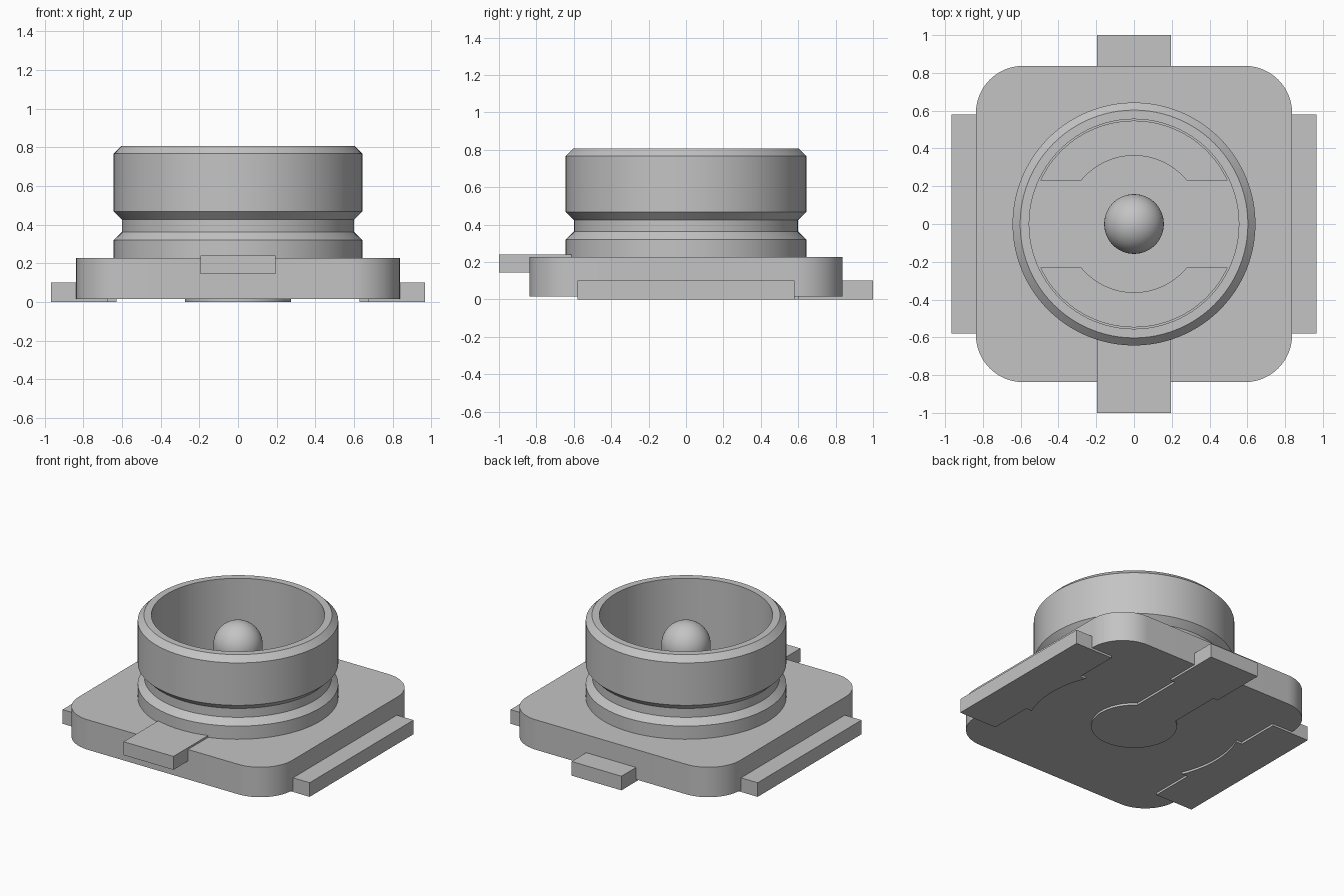
import bpy, bmesh
from math import sin, cos, pi, asin, sqrt, radians

if "Cube" in bpy.data.objects:
    bpy.data.objects.remove(bpy.data.objects["Cube"], do_unlink=True)

grey = bpy.data.materials.new("light_grey")
grey.use_nodes = True
colour = (0.55, 0.55, 0.55, 1)
grey.diffuse_color = colour
grey.node_tree.nodes["Principled BSDF"].inputs["Base Color"].default_value = colour


def finish(name, bm):
    bmesh.ops.recalc_face_normals(bm, faces=bm.faces)
    mesh = bpy.data.meshes.new(name)
    bm.to_mesh(mesh)
    bm.free()
    mesh.materials.append(grey)
    obj = bpy.data.objects.new(name, mesh)
    bpy.context.collection.objects.link(obj)
    bpy.ops.object.select_all(action="DESELECT")
    obj.select_set(True)
    bpy.context.view_layer.objects.active = obj
    bpy.ops.object.shade_smooth_by_angle(angle=radians(25))
    return obj


def arc(r, start, end, n=24, cx=0, cy=0):
    steps = [start + (end - start) * i / n for i in range(n + 1)]
    return [(cx + r * cos(a), cy + r * sin(a)) for a in steps]


def plate(name, outline, z0, z1):
    """Extrude a flat outline from z0 to z1."""
    bm = bmesh.new()
    face = bm.faces.new([bm.verts.new((x, y, z0)) for x, y in outline])
    top = bmesh.ops.extrude_face_region(bm, geom=[face])["geom"]
    verts = [v for v in top if isinstance(v, bmesh.types.BMVert)]
    bmesh.ops.translate(bm, verts=verts, vec=(0, 0, z1 - z0))
    return finish(name, bm)


def lathe(name, profile, closed, steps=96):
    """Spin a radius/height profile about the z axis."""
    bm = bmesh.new()
    verts = [bm.verts.new((r, 0, z)) for r, z in profile]
    pairs = list(zip(verts, verts[1:]))
    if closed:
        pairs.append((verts[-1], verts[0]))
    edges = [bm.edges.new(p) for p in pairs]
    bmesh.ops.spin(bm, geom=verts + edges, cent=(0, 0, 0), axis=(0, 0, 1),
                   angle=2 * pi, steps=steps)
    bmesh.ops.remove_doubles(bm, verts=bm.verts, dist=0.0005)
    return finish(name, bm)


# Insulating base: square with rounded corners
half, rad = 0.837, 0.25
c = half - rad
outline = []
for i, (sx, sy) in enumerate([(1, 1), (-1, 1), (-1, -1), (1, -1)]):
    outline += arc(rad, i * pi / 2, (i + 1) * pi / 2, 16, sx * c, sy * c)
plate("base", outline, 0.015, 0.227)

# Hollow round shell with a snap groove
lathe("shell", [(0.555, 0.2), (0.643, 0.2), (0.643, 0.32), (0.6, 0.362),
                (0.6, 0.425), (0.643, 0.467), (0.643, 0.767), (0.603, 0.807),
                (0.555, 0.807)], True)

# Round-nosed centre pin
pin_r, pin_z = 0.158, 0.6
nose = [(r, pin_z + z) for r, z in arc(pin_r, 0, pi / 2, 16)]
lathe("centre_pin", [(pin_r, 0.2)] + nose, False, 64)

# Side solder pads with a curved inner notch
for name, s in (("left", 1), ("right", -1)):
    a = asin(0.27 / 0.685)
    edge = [(0.675, -0.58), (0.675, -0.27)] + arc(0.685, -a, a)
    edge += [(0.675, 0.27), (0.675, 0.58), (0.967, 0.58), (0.967, -0.58)]
    plate(name + "_solder_pad", [(s * x, y) for x, y in edge], 0, 0.1)

# Signal contact: round pad under the pin with a strip to the back
w, neck, r = 0.195, 0.16, 0.275
a = asin(neck / r)
edge = arc(r, pi / 2 + a, 2.5 * pi - a, 48)
edge += [(neck, 0.6), (w, 0.6), (w, 1), (-w, 1), (-w, 0.6), (-neck, 0.6)]
plate("signal_contact", edge, 0, 0.1)

# Front ground tab running in under the shell
plate("front_tab", [(-w, -1), (w, -1), (w, -0.59), (-w, -0.59)], 0.145, 0.24)

# Raised floor segments inside the shell
for name, s in (("back", 1), ("front", -1)):
    a, b = asin(0.23 / 0.547), asin(0.23 / 0.362)
    edge = arc(0.547, a, pi - a, 40) + arc(0.362, pi - b, b, 24)
    plate(name + "_floor_segment", [(x, s * y) for x, y in edge], 0.2, 0.24)
